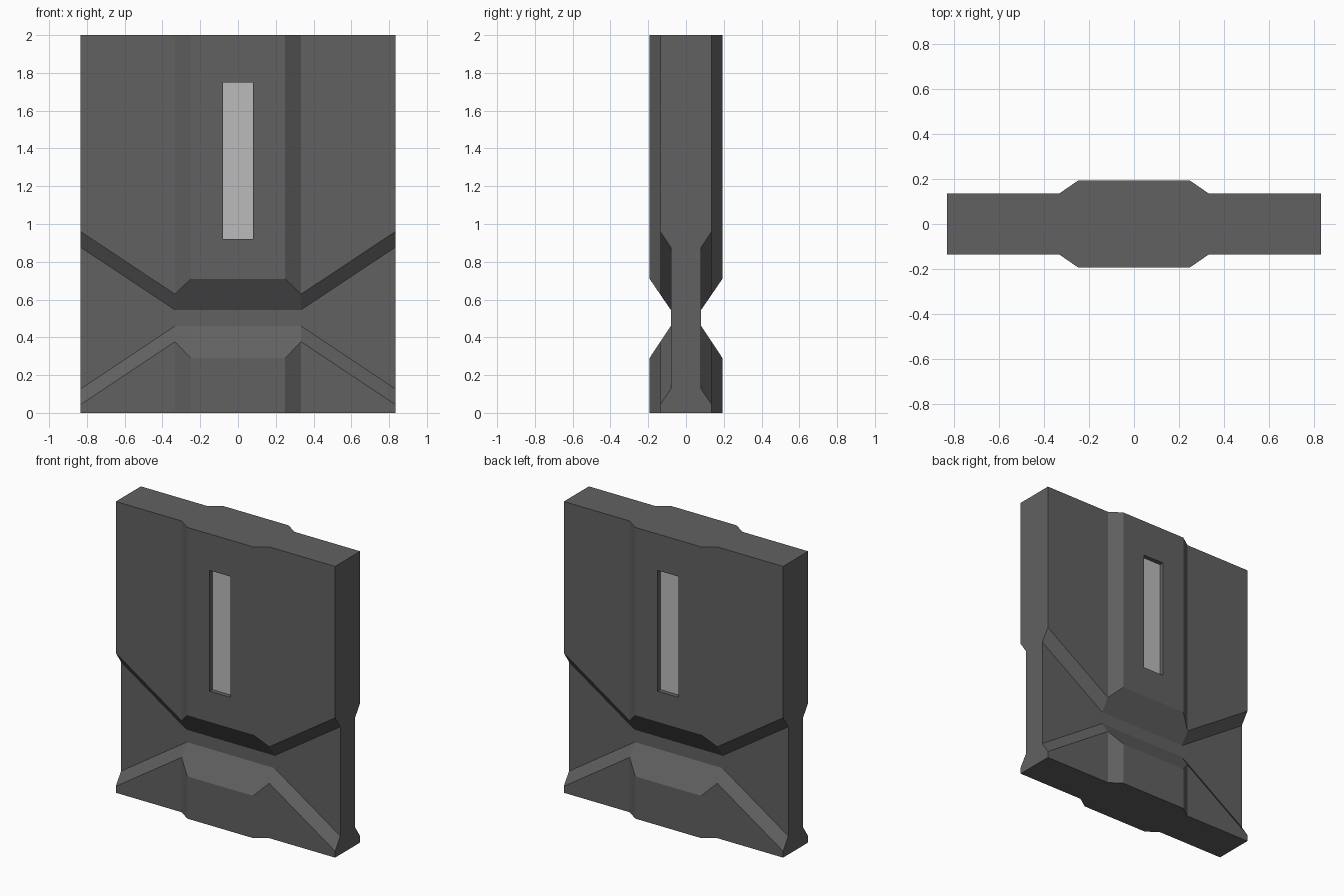
import bpy, bmesh

if "Cube" in bpy.data.objects:
    bpy.data.objects.remove(bpy.data.objects["Cube"])


def paint(obj, name, value):
    mat = bpy.data.materials.new(name)
    mat.diffuse_color = (value, value, value, 1)
    mat.use_nodes = True
    mat.node_tree.nodes["Principled BSDF"].inputs["Base Color"].default_value = mat.diffuse_color
    obj.data.materials.append(mat)


def make_object(name, bm):
    bmesh.ops.recalc_face_normals(bm, faces=bm.faces[:])
    mesh = bpy.data.meshes.new(name)
    bm.to_mesh(mesh)
    bm.free()
    obj = bpy.data.objects.new(name, mesh)
    bpy.context.collection.objects.link(obj)
    return obj


def box(name, size, z):
    bm = bmesh.new()
    bmesh.ops.create_cube(bm, size=1)
    bmesh.ops.scale(bm, vec=size, verts=bm.verts[:])
    bmesh.ops.translate(bm, vec=(0, 0, z), verts=bm.verts[:])
    return make_object(name, bm)


# Slab stations: x, half depth, then groove heights from bottom to top
HEIGHT, WAIST = 2.0, 0.08
half = [(0.25, 0.193, 0.29, 0.46, 0.545, 0.71),
        (0.333, 0.136, 0.377, 0.46, 0.545, 0.628),
        (0.833, 0.136, 0.044, 0.127, 0.877, 0.96)]
stations = [(-s[0], *s[1:]) for s in reversed(half)] + half

# Slab body: notched side profile lofted across the width
bm = bmesh.new()
rings = []
for x, d, a, b, c, e in stations:
    side = [(d, 0), (d, a), (WAIST, b), (WAIST, c), (d, e), (d, HEIGHT)]
    loop = side + [(-y, z) for y, z in reversed(side)]
    rings.append([bm.verts.new((x, y, z)) for y, z in loop])
for r, s in zip(rings, rings[1:]):
    n = len(r)
    for i in range(n):
        j = (i + 1) % n
        bm.faces.new((r[i], r[j], s[j], s[i]))
bm.faces.new(rings[0])
bm.faces.new(rings[-1])
slab = make_object("slab_body", bm)
paint(slab, "dark_grey", 0.12)

# Window slot cut through the slab
SLOT_W, SLOT_H, SLOT_Z = 0.16, 0.83, 1.335
cutter = box("slot_cutter", (SLOT_W, 1, SLOT_H), SLOT_Z)
cutter.hide_render = True
mod = slab.modifiers.new("slot", 'BOOLEAN')
mod.operation = 'DIFFERENCE'
mod.solver = 'EXACT'
mod.object = cutter
bpy.context.view_layer.objects.active = slab
bpy.ops.object.modifier_apply(modifier=mod.name)
bpy.data.objects.remove(cutter)

# Light panel recessed on both faces of the slot
panel = box("window_panel", (SLOT_W, 0.326, SLOT_H), SLOT_Z)
paint(panel, "light_grey", 0.5)
